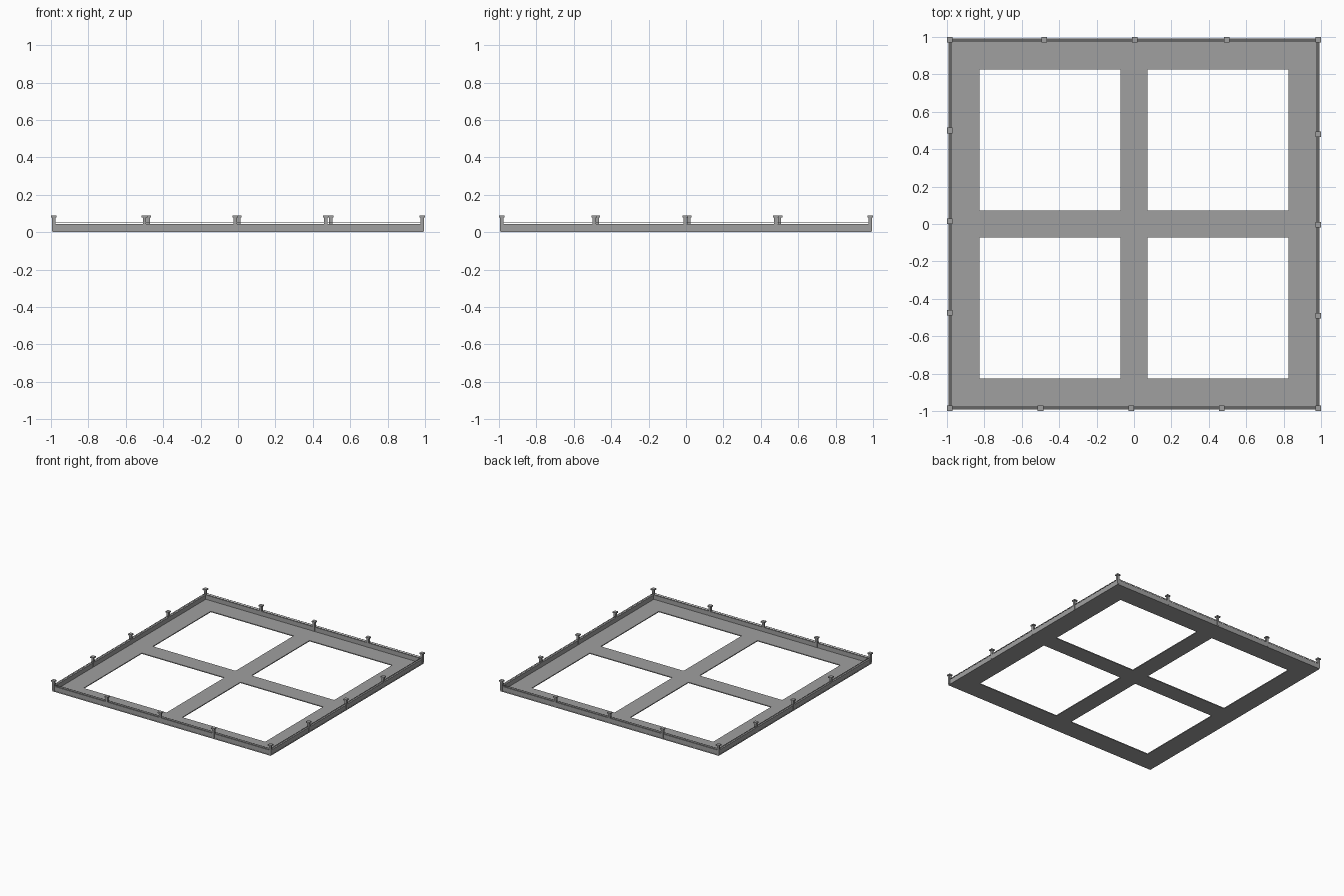
import bpy, bmesh
from mathutils import Matrix, Vector

if "Cube" in bpy.data.objects:
    bpy.data.objects.remove(bpy.data.objects["Cube"])

grey = bpy.data.materials.new("steel grey")
grey.diffuse_color = (0.35, 0.35, 0.35, 1)
grey.use_nodes = True
grey.node_tree.nodes["Principled BSDF"].inputs["Base Color"].default_value = grey.diffuse_color


def make(name, boxes):
    """One object from boxes given as (x0, x1, y0, y1, z0, z1)."""
    bm = bmesh.new()
    for x0, x1, y0, y1, z0, z1 in boxes:
        mid = Vector((x0 + x1, y0 + y1, z0 + z1)) / 2
        size = Matrix.Diagonal((x1 - x0, y1 - y0, z1 - z0, 1))
        bmesh.ops.create_cube(bm, size=1, matrix=Matrix.Translation(mid) @ size)
    me = bpy.data.meshes.new(name)
    bm.to_mesh(me)
    bm.free()
    me.materials.append(grey)
    ob = bpy.data.objects.new(name, me)
    bpy.context.collection.objects.link(ob)
    return ob


def ring(outer, inner, z0, z1):
    """Four boxes forming a square frame."""
    return [(-outer, outer, inner, outer, z0, z1), (-outer, outer, -outer, -inner, z0, z1),
            (-outer, -inner, -inner, inner, z0, z1), (inner, outer, -inner, inner, z0, z1)]


EDGE, HOLE, BEAM = 0.993, 0.825, 0.072
DECK = 0.007

# Thin walkway deck: a single sheet with four square openings
bm = bmesh.new()
cuts = [-EDGE, -HOLE, -BEAM, BEAM, HOLE, EDGE]
grid = [[bm.verts.new((x, y, 0)) for y in cuts] for x in cuts]
for i in range(5):
    for j in range(5):
        if i in (1, 3) and j in (1, 3):
            continue
        bm.faces.new((grid[i][j], grid[i + 1][j], grid[i + 1][j + 1], grid[i][j + 1]))
me = bpy.data.meshes.new("walkway_deck")
bm.to_mesh(me)
bm.free()
me.materials.append(grey)
deck = bpy.data.objects.new("walkway_deck", me)
bpy.context.collection.objects.link(deck)
solid = deck.modifiers.new("thickness", 'SOLIDIFY')
solid.thickness = DECK
solid.offset = 1

# Low wall around the outside and the thin rail above it
make("perimeter_wall", ring(0.991, 0.977, DECK, 0.043))
make("hand_rail", ring(0.986, 0.982, 0.052, 0.055))

# Posts with wider square caps, slightly staggered from side to side
P = 0.985
spots = [(x, y) for x in (-P, P) for y in (-P, P)]
spots += [(x, P) for x in (-0.48, 0.005, 0.495)]
spots += [(x, -P) for x in (-0.5, -0.015, 0.47)]
spots += [(-P, y) for y in (0.5, 0.015, -0.475)]
spots += [(P, y) for y in (0.48, -0.005, -0.49)]


def column(w, z0, z1):
    return [(x - w, x + w, y - w, y + w, z0, z1) for x, y in spots]


make("rail_posts", column(0.009, DECK, 0.08))
make("post_caps", column(0.015, 0.08, 0.09))
